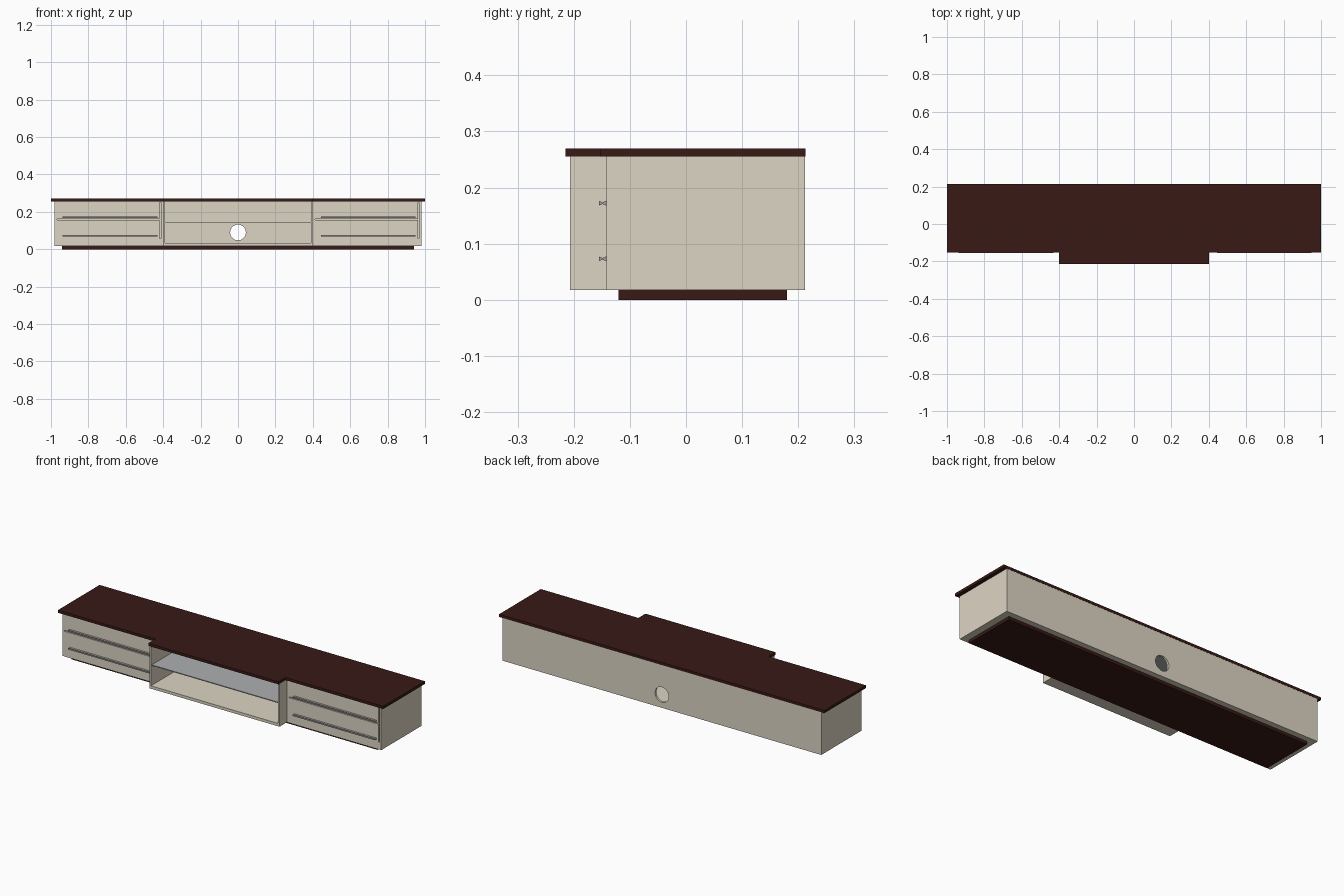
import bpy, bmesh

if "Cube" in bpy.data.objects:
    bpy.data.objects.remove(bpy.data.objects["Cube"])


def material(name, rgb):
    m = bpy.data.materials.new(name)
    m.diffuse_color = (*rgb, 1)
    m.use_nodes = True
    m.node_tree.nodes["Principled BSDF"].inputs["Base Color"].default_value = m.diffuse_color
    return m


CREAM = material("cream_lacquer", (0.72, 0.66, 0.55))
WOOD = material("dark_wood", (0.04, 0.010, 0.008))
GREY = material("grey_glass", (0.42, 0.43, 0.44))
METAL = material("handle_metal", (0.35, 0.34, 0.33))


def prism(name, pts, axis, lo, hi, mat=None):
    """Extrude a 2D outline along x ('X': points are y,z) or z ('Z': points are x,y)."""
    place = (lambda p: (lo, *p)) if axis == 'X' else (lambda p: (*p, lo))
    move = (hi - lo, 0, 0) if axis == 'X' else (0, 0, hi - lo)
    bm = bmesh.new()
    face = bm.faces.new([bm.verts.new(place(p)) for p in pts])
    ext = bmesh.ops.extrude_face_region(bm, geom=[face])
    verts = [g for g in ext["geom"] if isinstance(g, bmesh.types.BMVert)]
    bmesh.ops.translate(bm, verts=verts, vec=move)
    bmesh.ops.recalc_face_normals(bm, faces=bm.faces)
    mesh = bpy.data.meshes.new(name)
    bm.to_mesh(mesh)
    bm.free()
    ob = bpy.data.objects.new(name, mesh)
    bpy.context.collection.objects.link(ob)
    if mat:
        mesh.materials.append(mat)
    return ob


def box(name, x, y, z, mat=None):
    pts = [(x[0], y[0]), (x[1], y[0]), (x[1], y[1]), (x[0], y[1])]
    return prism(name, pts, 'Z', z[0], z[1], mat)


def cut(ob, cutter):
    """Subtract the cutter, then discard it."""
    cutter.hide_render = True
    mod = ob.modifiers.new("cut", 'BOOLEAN')
    mod.operation, mod.solver, mod.object = 'DIFFERENCE', 'EXACT', cutter
    bpy.context.view_layer.objects.active = ob
    bpy.ops.object.modifier_apply(modifier=mod.name)
    bpy.data.objects.remove(cutter)


BACK, FRONT, NICHE_FRONT = 0.212, -0.142, -0.207
BOTTOM, TOP = 0.017, 0.255

# Plinth and stepped top board
box("plinth", (-0.94, 0.94), (-0.12, 0.18), (0, BOTTOM), WOOD)
outline = [(-1, 0.213), (-1, -0.153), (-0.4, -0.153), (-0.4, -0.215),
           (0.4, -0.215), (0.4, -0.153), (1, -0.153), (1, 0.213)]
prism("top_board", outline, 'Z', TOP, 0.27, WOOD)

# Drawer cabinets with gaps between the drawer fronts, and slim waisted handles
for side, x0, x1, d0 in (("left", -0.98, -0.4, -0.969), ("right", 0.4, 0.98, 0.412)):
    cab = box(side + "_drawer_cabinet", (x0, x1), (FRONT, BACK), (BOTTOM, TOP), CREAM)
    cut(cab, box("gap_cutter", (d0, d0 + 0.552), (-0.2, -0.125), (0.157, 0.162)))
    cut(cab, box("gap_cutter", (d0 + 0.55, d0 + 0.556), (-0.2, -0.125), (0.057, 0.25)))
    for row, z in (("lower", 0.073), ("upper", 0.172)):
        profile = [(-0.155, z - 0.004), (-0.149, z - 0.0015), (FRONT, z - 0.004),
                   (FRONT, z + 0.004), (-0.149, z + 0.0015), (-0.155, z + 0.004)]
        prism(f"{side}_{row}_handle", profile, 'X', d0 + 0.032, d0 + 0.538, METAL)

# Open centre compartment: walls, floor, shelf
for side, x in (("left", (-0.4, -0.39)), ("right", (0.39, 0.4))):
    box("niche_wall_" + side, x, (NICHE_FRONT, 0.2), (BOTTOM, TOP), CREAM)
box("niche_floor", (-0.39, 0.39), (NICHE_FRONT, 0.2), (BOTTOM, 0.033), CREAM)
box("niche_shelf", (-0.39, 0.39), (-0.2, 0.2), (0.142, 0.147), GREY)

# Back panel with round cable hole
panel = box("back_panel", (-0.4, 0.4), (0.2, BACK), (BOTTOM, TOP), CREAM)
bpy.ops.mesh.primitive_cylinder_add(vertices=32, radius=0.042, depth=0.1,
                                    location=(0, 0.206, 0.09), rotation=(1.570796, 0, 0))
cut(panel, bpy.context.object)
